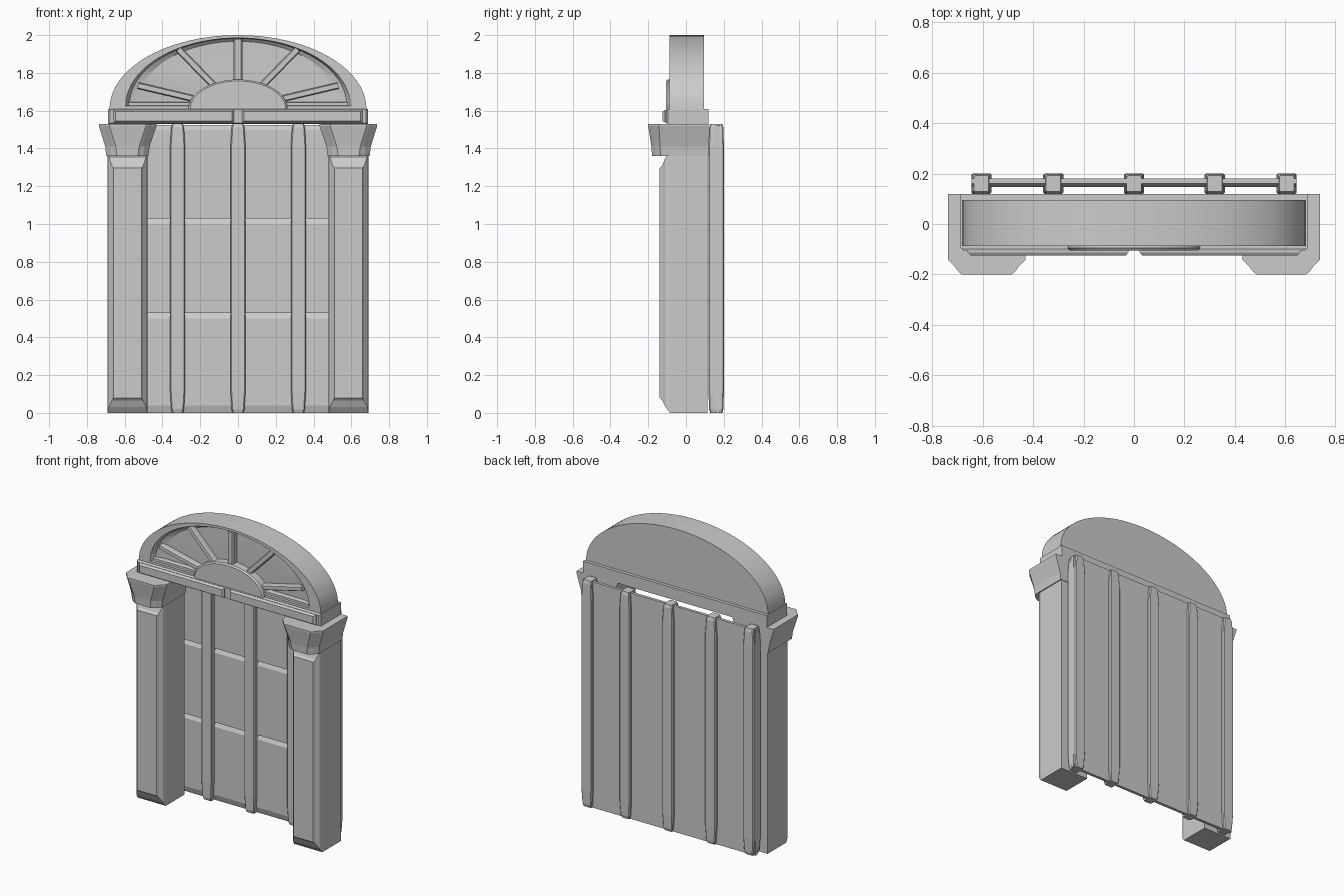
import bpy, bmesh, math
from mathutils import Vector

if "Cube" in bpy.data.objects:
    bpy.data.objects.remove(bpy.data.objects["Cube"])


def loft(name, rings, smooth=False):
    """Skin a list of equal-length point rings and cap both ends."""
    bm = bmesh.new()
    vr = [[bm.verts.new(p) for p in r] for r in rings]
    n = len(vr[0])
    for a, b in zip(vr, vr[1:]):
        for i in range(n):
            j = (i + 1) % n
            bm.faces.new((a[i], a[j], b[j], b[i]))
    bm.faces.new(vr[0])
    bm.faces.new(vr[-1])
    bmesh.ops.recalc_face_normals(bm, faces=bm.faces)
    me = bpy.data.meshes.new(name)
    bm.to_mesh(me)
    bm.free()
    ob = bpy.data.objects.new(name, me)
    bpy.context.collection.objects.link(ob)
    if smooth:
        bpy.context.view_layer.objects.active = ob
        ob.select_set(True)
        bpy.ops.object.shade_smooth_by_angle(angle=math.radians(25))
        ob.select_set(False)
    return ob


def frame(x0, x1, z0, z1, y):
    """Rectangle facing the front at depth y."""
    return [(x0, y, z0), (x1, y, z0), (x1, y, z1), (x0, y, z1)]


def half_ellipse(a, b, z, y, n=40):
    return [(a * math.cos(math.pi * i / n), y, z + b * math.sin(math.pi * i / n))
            for i in range(n + 1)]


def spoke(name, p, q, w, y_front, y_back=-0.04):
    """Chamfered glazing bar between two points of the x-z plane."""
    p, q = Vector((p[0], 0, p[1])), Vector((q[0], 0, q[1]))
    side = (q - p).normalized().cross(Vector((0, 1, 0))) * w / 2
    prof = [(-1, y_back), (-1, y_front + 0.008), (-0.7, y_front),
            (0.7, y_front), (1, y_front + 0.008), (1, y_back)]
    loft(name, [[c + side * s + Vector((0, y, 0)) for s, y in prof] for c in (p, q)])


# Pillars with stepped front panels, and flared capitals
for s, tag in ((-1, "left"), (1, "right")):
    steps = [(0.115, 0, 0, 1.37), (-0.085, 0, 0, 1.37), (-0.108, 0.006, 0.03, 1.355),
             (-0.125, 0.022, 0.065, 1.31), (-0.132, 0.026, 0.072, 1.302),
             (-0.14, 0.032, 0.08, 1.297)]
    loft(tag + "_pillar", [frame(s * (0.48 + d), s * (0.69 - d), z0, z1, y)
                           for y, d, z0, z1 in steps])

    def capital(x0, x1, yf, ys, z):
        pts = [(x0, 0.118), (x0, ys), (x0 + 0.028, ys - 0.028), (x0 + 0.042, yf + 0.01),
               (x0 + 0.056, yf), (x1 - 0.056, yf), (x1 - 0.042, yf + 0.01),
               (x1 - 0.028, ys - 0.028), (x1, ys), (x1, 0.118)]
        return [(s * x, y, z) for x, y in pts]
    loft(tag + "_capital", [capital(0.474, 0.697, -0.18, -0.135, 1.36),
                            capital(0.468, 0.703, -0.183, -0.137, 1.41),
                            capital(0.431, 0.737, -0.2, -0.143, 1.52),
                            capital(0.431, 0.737, -0.2, -0.143, 1.53)])

# Lintel with two raised front panels
loft("lintel", [frame(-0.687, 0.687, 1.53, 1.61, 0.118),
                frame(-0.687, 0.687, 1.53, 1.61, -0.095),
                frame(-0.677, 0.677, 1.535, 1.605, -0.106)])
for s, tag in ((-1, "left"), (1, "right")):
    loft(tag + "_lintel_panel", [frame(s * 0.022, s * 0.66, 1.537, 1.603, -0.10),
                                 frame(s * 0.022, s * 0.66, 1.537, 1.603, -0.112),
                                 frame(s * 0.032, s * 0.648, 1.545, 1.595, -0.124)])

# Arched fanlight: solid back, recessed front
loft("fanlight_arch", [half_ellipse(0.68, 0.39, 1.61, 0.096),
                       half_ellipse(0.68, 0.39, 1.61, -0.088),
                       half_ellipse(0.595, 0.36, 1.625, -0.088),
                       half_ellipse(0.575, 0.352, 1.63, -0.06),
                       half_ellipse(0.525, 0.322, 1.645, -0.045)], smooth=True)
loft("fanlight_hub", [half_ellipse(0.262, 0.155, 1.61, -0.04),
                      half_ellipse(0.262, 0.155, 1.61, -0.095),
                      half_ellipse(0.252, 0.147, 1.61, -0.105)], smooth=True)
spoke("centre_spoke", (0, 1.74), (0, 1.98), 0.045, -0.085)
for s, tag in ((-1, "left"), (1, "right")):
    spoke(tag + "_upper_spoke", (s * 0.13, 1.735), (s * 0.315, 1.925), 0.036, -0.082)
    spoke(tag + "_lower_spoke", (s * 0.22, 1.66), (s * 0.53, 1.733), 0.034, -0.082)
    spoke(tag + "_sill_bar", (s * 0.24, 1.632), (s * 0.58, 1.632), 0.03, -0.075)

# Door slab: lapped rows with sloped ledges
profile = [(0.18, 0), (0.16, 0), (0.147, 0.04)]
for z in (0.5, 1.0):
    profile += [(0.147, z), (0.161, z + 0.028), (0.147, z + 0.03)]
profile += [(0.147, 1.5), (0.16, 1.525), (0.18, 1.525)]
loft("door_slab", [[(x, y, z) for y, z in profile] for x in (-0.645, 0.645)])

# Vertical door battens with tapered ends
taper = [(0, 0.029, 0.032), (0.02, 0.034, 0.038), (0.12, 0.04, 0.041),
         (1.41, 0.04, 0.041), (1.51, 0.034, 0.038), (1.53, 0.029, 0.032)]
for k, cx in enumerate((-0.605, -0.32, 0, 0.32, 0.605)):
    rings = []
    for z, w, d in taper:
        c = 0.006
        pts = [(-w, -d + c), (-w + c, -d), (w - c, -d), (w, -d + c),
               (w, d - c), (w - c, d), (-w + c, d), (-w, d - c)]
        rings.append([(cx + x, 0.16 + y, z) for x, y in pts])
    loft("door_batten_%d" % (k + 1), rings)
